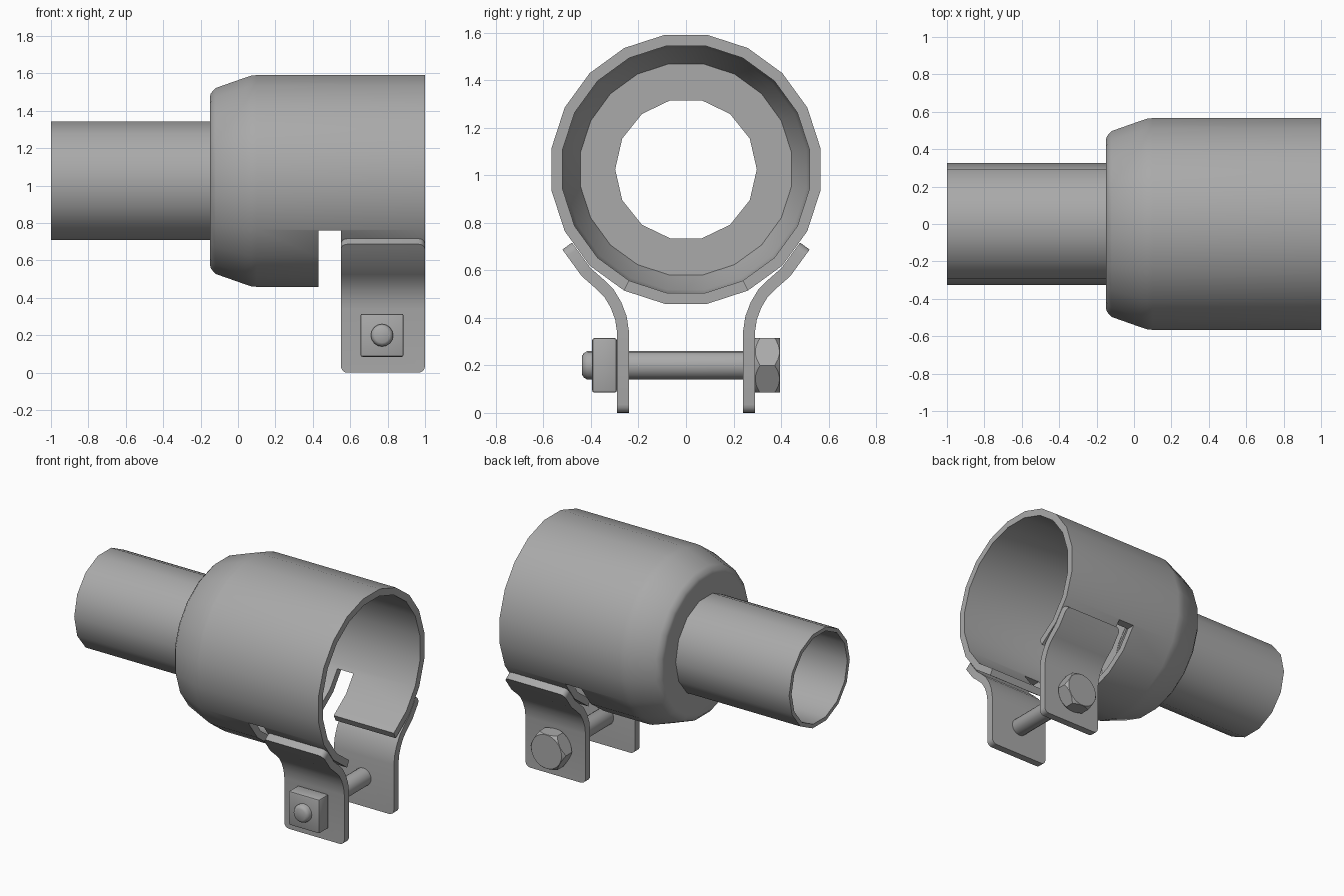
import bpy, bmesh
from math import sin, cos, pi, radians
from mathutils import Matrix, Vector

if "Cube" in bpy.data.objects:
    bpy.data.objects.remove(bpy.data.objects["Cube"], do_unlink=True)

AXIS_Z = 1.025                  # height of the pipe axis
BOLT = Vector((0.77, 0, 0.2))   # centre of the clamp bolt
CLAMP_X = (0.55, 1.0)           # extent of the clamp along the pipe

steel = bpy.data.materials.new("grey steel")
steel.use_nodes = True
GREY = (0.4, 0.4, 0.4, 1)
steel.diffuse_color = GREY
steel.node_tree.nodes["Principled BSDF"].inputs["Base Color"].default_value = GREY


def add(name, bm):
    bmesh.ops.recalc_face_normals(bm, faces=bm.faces)
    mesh = bpy.data.meshes.new(name)
    bm.to_mesh(mesh)
    bm.free()
    mesh.materials.append(steel)
    obj = bpy.data.objects.new(name, mesh)
    bpy.context.collection.objects.link(obj)
    return obj


def lathe(name, profile, sides, start=0.0, closed=False):
    """Revolve (x, radius) points around the x axis."""
    bm = bmesh.new()
    rings = []
    for x, r in profile:
        angles = [start + 2 * pi * i / sides for i in range(sides)]
        rings.append([bm.verts.new((x, r * cos(a), r * sin(a))) for a in angles])
    pairs = list(zip(rings, rings[1:]))
    if closed:
        pairs.append((rings[-1], rings[0]))
    else:
        bm.faces.new(rings[0])
        bm.faces.new(rings[-1])
    for a, b in pairs:
        for i in range(sides):
            j = (i + 1) % sides
            bm.faces.new((a[i], a[j], b[j], b[i]))
    return add(name, bm)


def prism(name, outline, x0, x1):
    """Extrude a (y, z) outline along x."""
    bm = bmesh.new()
    face = bm.faces.new([bm.verts.new((x0, y, z)) for y, z in outline])
    out = bmesh.ops.extrude_face_region(bm, geom=[face])["geom"]
    bmesh.ops.translate(bm, vec=(x1 - x0, 0, 0),
                        verts=[v for v in out if isinstance(v, bmesh.types.BMVert)])
    return add(name, bm)


def boolean(obj, other, operation):
    mod = obj.modifiers.new(operation.title(), 'BOOLEAN')
    mod.operation, mod.object, mod.solver = operation, other, 'EXACT'
    other.hide_render = True


def finish(obj, angle=35, helpers=()):
    """Apply modifiers, drop the helpers and smooth the shading."""
    bpy.ops.object.select_all(action='DESELECT')
    obj.select_set(True)
    bpy.context.view_layer.objects.active = obj
    bpy.context.view_layer.update()
    bpy.ops.object.convert(target='MESH')
    for h in helpers:
        bpy.data.objects.remove(h, do_unlink=True)
    bpy.ops.object.shade_smooth_by_angle(angle=radians(angle))


# Narrow pipe
pipe = lathe("narrow_pipe", [(-1, 0.325), (-0.102, 0.325), (-0.102, 0.298), (-1, 0.298)],
             14, closed=True)
pipe.data.transform(Matrix.Translation((0, 0, AXIS_Z)))
finish(pipe)

# Wide sleeve with a tapered shoulder
shell = [(-0.15, 0.31), (-0.15, 0.455), (-0.145, 0.475), (-0.12, 0.503), (0.04, 0.56),
         (0.07, 0.57), (0.1, 0.573), (1, 0.573), (1, 0.526), (0.1, 0.526),
         (0.04, 0.513), (-0.1, 0.45), (-0.1, 0.31)]
sleeve = lathe("wide_sleeve", shell, 20, start=radians(9), closed=True)
sleeve.data.transform(Matrix.Translation((0, 0, AXIS_Z)))

# Cross slot and open underside that let the sleeve be squeezed
slot = prism("slot_cutter", [(-0.8, 0.2), (0.8, 0.2), (0.8, 0.76), (-0.8, 0.76)],
             0.43, CLAMP_X[0])
reach = 0.85
half = reach * sin(radians(27))
low = AXIS_Z - reach * cos(radians(27))
opening = prism("opening_cutter", [(0, AXIS_Z), (-half, low), (half, low)], 0.5, 1.2)
boolean(sleeve, slot, 'DIFFERENCE')
boolean(sleeve, opening, 'DIFFERENCE')
finish(sleeve, helpers=(slot, opening))

# Bent clamp plates, one on each side
bend = [(0.265, 0), (0.265, 0.34), (0.274, 0.4), (0.295, 0.455), (0.325, 0.505),
        (0.365, 0.544), (0.42, 0.592), (0.5, 0.702)]
for side, name in ((1, "back_clamp_plate"), (-1, "front_clamp_plate")):
    bm = bmesh.new()
    rows = [[bm.verts.new((x, side * y, z)) for x in CLAMP_X] for y, z in bend]
    for a, b in zip(rows, rows[1:]):
        bm.faces.new((a[0], a[1], b[1], b[0]))
    bmesh.ops.bevel(bm, geom=rows[0] + rows[-1], offset=0.035, segments=4,
                    profile=0.5, affect='VERTICES')
    plate = add(name, bm)
    solid = plate.modifiers.new("Thickness", 'SOLIDIFY')
    solid.thickness, solid.offset, solid.use_even_offset = 0.05, 0, True
    finish(plate)

# Turn parts made along x so that they lie along y at the bolt
along_y = Matrix.Translation(BOLT) @ Matrix.Rotation(pi / 2, 4, 'Z')

# Bolt shank with a rounded tip
shank = lathe("bolt_shank", [(-0.437, 0.04), (-0.43, 0.052), (-0.415, 0.06), (0.3, 0.06)], 16)
shank.data.transform(along_y)
finish(shank)

# Hexagonal bolt head with its corners turned off
head = lathe("bolt_head", [(0.29, 0.133), (0.395, 0.133)], 6)
turned = lathe("head_chamfer", [(0.289, 0.113), (0.315, 0.136), (0.37, 0.136), (0.396, 0.113)], 32)
for part in (head, turned):
    part.data.transform(along_y)
boolean(head, turned, 'INTERSECT')
finish(head, 20, helpers=(turned,))

# Square nut
bm = bmesh.new()
bmesh.ops.create_cube(bm, size=1, matrix=Matrix.Translation(BOLT + Vector((0, -0.343, 0)))
                      @ Matrix.Diagonal((0.23, 0.104, 0.23, 1)))
nut = add("square_nut", bm)
edge = nut.modifiers.new("Edge", 'BEVEL')
edge.width, edge.segments = 0.01, 2
finish(nut)
